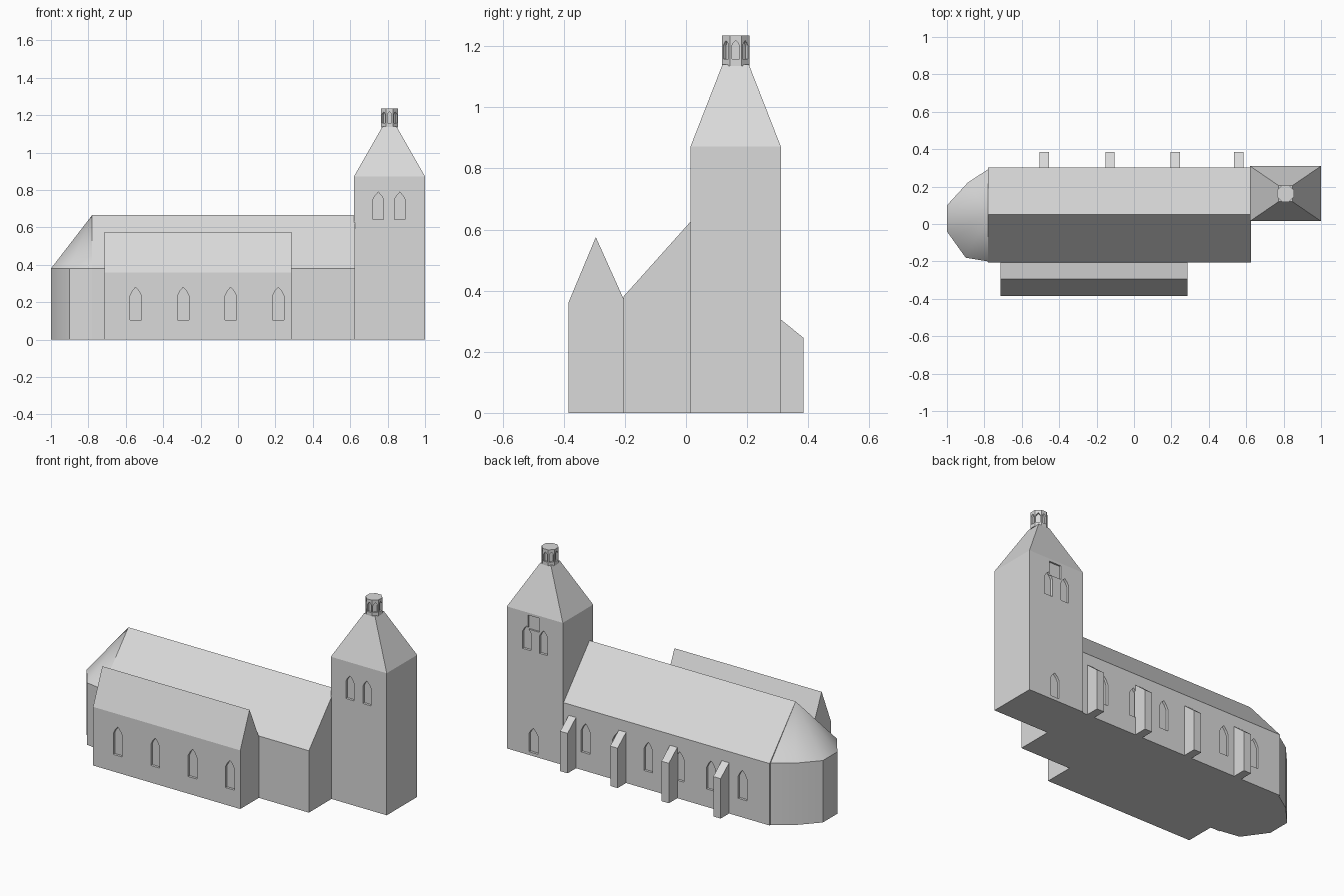
import bpy, bmesh, math
from mathutils import Matrix, Vector

if "Cube" in bpy.data.objects:
    bpy.data.objects.remove(bpy.data.objects["Cube"])

stone = bpy.data.materials.new("pale_grey_stone")
stone.diffuse_color = (0.7, 0.7, 0.7, 1)
stone.use_nodes = True
stone.node_tree.nodes["Principled BSDF"].inputs["Base Color"].default_value = stone.diffuse_color


def finish(name, bm):
    bmesh.ops.recalc_face_normals(bm, faces=bm.faces[:])
    me = bpy.data.meshes.new(name)
    bm.to_mesh(me)
    bm.free()
    me.materials.append(stone)
    ob = bpy.data.objects.new(name, me)
    bpy.context.collection.objects.link(ob)
    return ob


def add_prism(bm, base, offset):
    """Closed prism: a polygon of 3D points swept along an offset."""
    a = [bm.verts.new(p) for p in base]
    b = [bm.verts.new(Vector(p) + Vector(offset)) for p in base]
    bm.faces.new(a)
    bm.faces.new(b[::-1])
    n = len(a)
    for i in range(n):
        bm.faces.new((a[i], a[(i + 1) % n], b[(i + 1) % n], b[i]))


def along_x(name, profile, x0, x1):
    bm = bmesh.new()
    add_prism(bm, [(x0, y, z) for y, z in profile], (x1 - x0, 0, 0))
    return finish(name, bm)


def arch(w, h):
    """Pointed arch outline, sill centred on the origin."""
    w /= 2
    return [(-w, 0), (w, 0), (w, h * .74), (w * .6, h * .88), (0, h),
            (-w * .6, h * .88), (-w, h * .74)]


def add_cutter(bm, outline, centre, angle, depth):
    """Cutter for a wall whose outward direction is -y turned by angle."""
    m = Matrix.Translation(centre) @ Matrix.Rotation(angle, 4, 'Z')
    base = [m @ Vector((u, depth, v)) for u, v in outline]
    off = m.to_3x3() @ Vector((0, -depth - .03, 0))
    add_prism(bm, base, off)


def carve(ob, bm):
    cutter = finish("cutter", bm)
    cutter.hide_render = True
    mod = ob.modifiers.new("recesses", 'BOOLEAN')
    mod.operation = 'DIFFERENCE'
    mod.solver = 'EXACT'
    mod.use_self = True
    mod.object = cutter
    bpy.context.view_layer.objects.active = ob
    bpy.ops.object.modifier_apply(modifier=mod.name)
    bpy.data.objects.remove(cutter, do_unlink=True)


# Nave with six windows on the north side
nave = along_x("nave", [(-.205, 0), (-.205, .38), (.05, .665), (.303, .38), (.303, 0)], -.78, .625)
cut = bmesh.new()
for i in range(6):
    add_cutter(cut, arch(.06, .18), (.47 - .213 * i, .303, .11), math.pi, .015)
carve(nave, cut)

# South aisle with four windows
aisle = along_x("south_aisle", [(-.385, 0), (-.385, .36), (-.295, .575), (-.203, .37), (-.203, 0)], -.715, .285)
cut = bmesh.new()
for i in range(4):
    add_cutter(cut, arch(.06, .175), (-.547 + .254 * i, -.385, .105), 0, .015)
carve(aisle, cut)

# Buttresses with sloping tops
for i, x in enumerate((-.48, -.128, .22, .56)):
    along_x(f"buttress_{i + 1}", [(.295, 0), (.295, .318), (.385, .245), (.385, 0)], x - .025, x + .025)

# Apse: faceted wall and smooth half-cone roof
plan = [(-.78, .293), (-.89, .22), (-1, .10), (-1, -.04), (-.90, -.18), (-.78, -.2)]
bm = bmesh.new()
add_prism(bm, [(x, y, 0) for x, y in plan], (0, 0, .38))
apse_wall = finish("apse_wall", bm)
bm = bmesh.new()
rim = [bm.verts.new((x, y, .38)) for x, y in plan]
apex = bm.verts.new((-.78, .05, .665))
bm.faces.new(rim)
for i in range(len(rim)):
    bm.faces.new((rim[i], rim[(i + 1) % len(rim)], apex))
apse_roof = finish("apse_roof", bm)
for ob in (apse_wall, apse_roof):
    bpy.ops.object.select_all(action='DESELECT')
    ob.select_set(True)
    bpy.context.view_layer.objects.active = ob
    bpy.ops.object.shade_smooth_by_angle(angle=math.radians(40))

# Tower walls and truncated pyramid roof
cx, cy = .81, .1625
bm = bmesh.new()
rings = []
for hx, hy, z in ((.19, .1475, 0), (.19, .1475, .872), (.037, .043, 1.14)):
    rings.append([bm.verts.new((cx + sx * hx, cy + sy * hy, z))
                  for sx, sy in ((-1, -1), (1, -1), (1, 1), (-1, 1))])
bm.faces.new(rings[0])
bm.faces.new(rings[-1])
for a, b in zip(rings, rings[1:]):
    for i in range(4):
        j = (i + 1) % 4
        bm.faces.new((a[i], a[j], b[j], b[i]))
tower = finish("tower", bm)

# Belfry windows on two sides, low window and clock panel on the north
cut = bmesh.new()
for x in (.75, .865):
    add_cutter(cut, arch(.055, .145), (x, cy - .1475, .643), 0, .015)
    add_cutter(cut, arch(.055, .145), (x, cy + .1475, .643), math.pi, .015)
add_cutter(cut, arch(.06, .15), (.82, cy + .1475, .02), math.pi, .015)
add_cutter(cut, [(-.04, 0), (.04, 0), (.04, .085), (-.04, .085)], (.818, cy + .1475, .772), math.pi, .01)
carve(tower, cut)

# Octagonal lantern with an arched recess on each side
r = .0445 / math.cos(math.pi / 8)
bm = bmesh.new()
add_prism(bm, [(cx + r * math.cos(math.pi * (i + .5) / 4), cy + r * math.sin(math.pi * (i + .5) / 4), 1.135)
               for i in range(8)], (0, 0, .1))
lantern = finish("lantern", bm)
cut = bmesh.new()
for i in range(8):
    a = math.pi * i / 4
    add_cutter(cut, arch(.024, .06), (cx + .0445 * math.sin(a), cy - .0445 * math.cos(a), 1.158), a, .012)
carve(lantern, cut)
